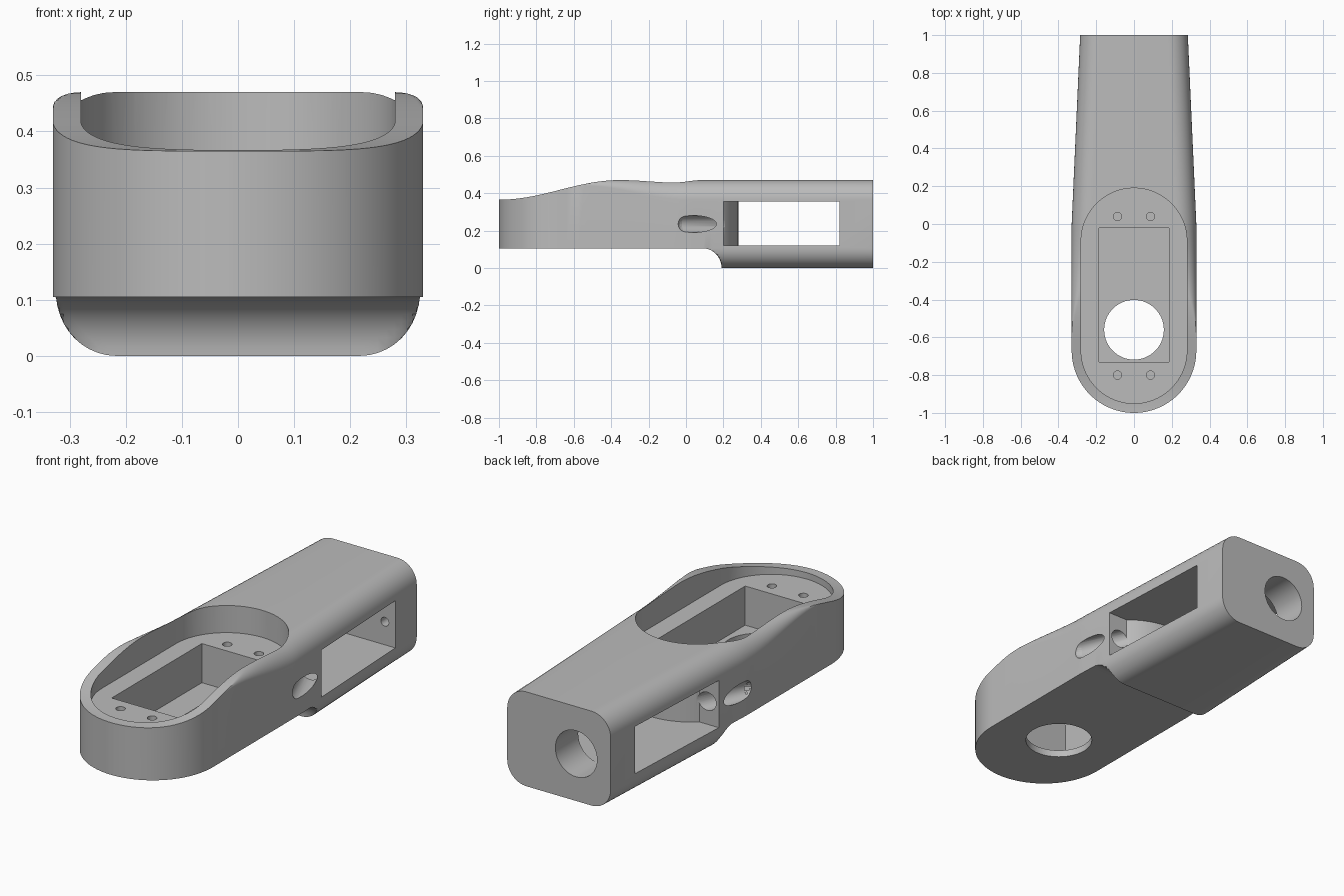
import bpy, bmesh
from math import sin, cos, pi, sqrt
from mathutils import Vector, Matrix

cube = bpy.data.objects.get("Cube")
if cube:
    bpy.data.objects.remove(cube, do_unlink=True)

HALF, HEIGHT, ROUND = 0.33, 0.47, 0.105


def make_object(name, bm):
    bmesh.ops.recalc_face_normals(bm, faces=bm.faces)
    mesh = bpy.data.meshes.new(name)
    bm.to_mesh(mesh)
    bm.free()
    obj = bpy.data.objects.new(name, mesh)
    bpy.context.collection.objects.link(obj)
    return obj


def prism(name, outline, low, high):
    bm = bmesh.new()
    face = bm.faces.new([bm.verts.new((x, y, low)) for x, y in outline])
    new = bmesh.ops.extrude_face_region(bm, geom=[face])["geom"]
    bmesh.ops.translate(bm, vec=(0, 0, high - low),
                        verts=[v for v in new if isinstance(v, bmesh.types.BMVert)])
    return make_object(name, bm)


def arc(cx, cy, r, start, end, steps):
    angles = [start + (end - start) * i / steps for i in range(steps + 1)]
    return [(cx + r * cos(a), cy + r * sin(a)) for a in angles]


def drill(name, centre, r, depth, along_y=False, sides=32):
    bm = bmesh.new()
    turn = Matrix.Rotation(pi / 2, 4, "X") if along_y else Matrix()
    bmesh.ops.create_cone(bm, cap_ends=True, segments=sides, radius1=r, radius2=r,
                          depth=depth, matrix=Matrix.Translation(centre) @ turn)
    return make_object(name, bm)


def capsule(name, start, end, r):
    bm = bmesh.new()
    for p in (start, end):
        bmesh.ops.create_uvsphere(bm, u_segments=24, v_segments=16, radius=r,
                                  matrix=Matrix.Translation(p))
    hull = bmesh.ops.convex_hull(bm, input=bm.verts)
    bmesh.ops.delete(bm, geom=list(set(hull["geom_interior"])), context="VERTS")
    return make_object(name, bm)


def ease(t):
    return 0.5 - 0.5 * cos(pi * min(max(t, 0), 1))


# Cross-section of the arm: a rounded rectangle trimmed by the side profile
def section(y):
    if y < -0.67:
        w = sqrt(max(HALF ** 2 - (y + 0.67) ** 2, 0.0001))
    else:
        w = HALF - 0.045 * max(y, 0)
    top = 0.365 + ROUND * ease((y + 1) / 0.65)
    low = 0.0
    if y < 0.19:
        low = ROUND * sqrt(max(1 - (max(y - 0.09, 0) / 0.1) ** 2, 0))
    r_top = min(0.03 + 0.075 * ease((y + 0.55) / 0.55), w * 0.9)
    r_low = min(ROUND, w * 0.9)
    right = arc(w - r_low, r_low, r_low, -pi / 2, 0, 10)
    right += arc(w - r_top, HEIGHT - r_top, r_top, 0, pi / 2, 10)
    right = [(x, min(max(z, low), top)) for x, z in right]
    return right + [(-x, z) for x, z in reversed(right)]


# Main body, lofted from front to back
stations = [-0.67 - HALF * cos(pi / 2 * i / 24) for i in range(24)]
stations += [-0.67 + 0.76 * i / 24 for i in range(25)]
stations += [0.09 + 0.1 * sin(pi / 2 * i / 10) for i in range(1, 11)]
stations += [0.4, 0.6, 0.8, 1.0]
bm = bmesh.new()
rings = [[bm.verts.new((x, y, z)) for x, z in section(y)] for y in stations]
for a, b in zip(rings, rings[1:]):
    for i in range(len(a)):
        j = (i + 1) % len(a)
        bm.faces.new((a[i], a[j], b[j], b[i]))
bm.faces.new(rings[0])
bm.faces.new(rings[-1])
bmesh.ops.remove_doubles(bm, verts=bm.verts, dist=0.00005)
body = make_object("arm_body", bm)

# Top recess, deep rectangular bay and the hole through its floor
recess = arc(0, -0.09, 0.28, 0, pi, 48) + arc(0, -0.67, 0.28, pi, 2 * pi, 48)
bay = [(-0.185, -0.73), (0.185, -0.73), (0.185, -0.02), (-0.185, -0.02)]
cutters = [
    prism("recess_cutter", recess, 0.335, 0.6),
    prism("bay_cutter", bay, 0.14, 0.5),
    drill("floor_hole_cutter", (0, -0.56, 0.15), 0.158, 0.3, sides=64),
]

# Side window with a rounded wall at its front end
window = [(0.45, 0.82), (-0.45, 0.82), (-0.45, 0.2)]
window += arc(0, -0.05, 0.33, pi - 0.86, 0.86, 32) + [(0.45, 0.2)]
cutters.append(prism("window_cutter", window, 0.12, 0.355))

# Screw holes, cable grooves and the back opening
for side in (-1, 1):
    for y in (0.04, -0.8):
        cutters.append(drill("screw_cutter", (side * 0.087, y, 0.32), 0.022, 0.16, sides=20))
    cutters.append(capsule("groove_cutter", Vector((side * 0.345, 0.0, 0.235)),
                           Vector((side * 0.24, 0.24, 0.235)), 0.045))
cutters.append(drill("back_hole_cutter", (-0.095, 0.95, 0.235), 0.115, 0.4, True, 48))
cutters.append(drill("back_screw_cutter", (0.235, 0.84, 0.235), 0.022, 0.16, True, 20))

bpy.context.view_layer.objects.active = body
for cutter in cutters:
    cutter.hide_render = True
    cut = body.modifiers.new(cutter.name, "BOOLEAN")
    cut.operation, cut.solver, cut.object = "DIFFERENCE", "EXACT", cutter
    bpy.ops.object.modifier_apply(modifier=cut.name)
    bpy.data.objects.remove(cutter, do_unlink=True)

# Plain grey finish
grey = bpy.data.materials.new("plain_grey")
grey.use_nodes = True
colour = (0.5, 0.5, 0.5, 1)
grey.diffuse_color = colour
grey.node_tree.nodes["Principled BSDF"].inputs["Base Color"].default_value = colour
body.data.materials.clear()
body.data.materials.append(grey)

bpy.ops.object.select_all(action="DESELECT")
body.select_set(True)
bpy.ops.object.shade_smooth_by_angle(angle=pi / 6)
